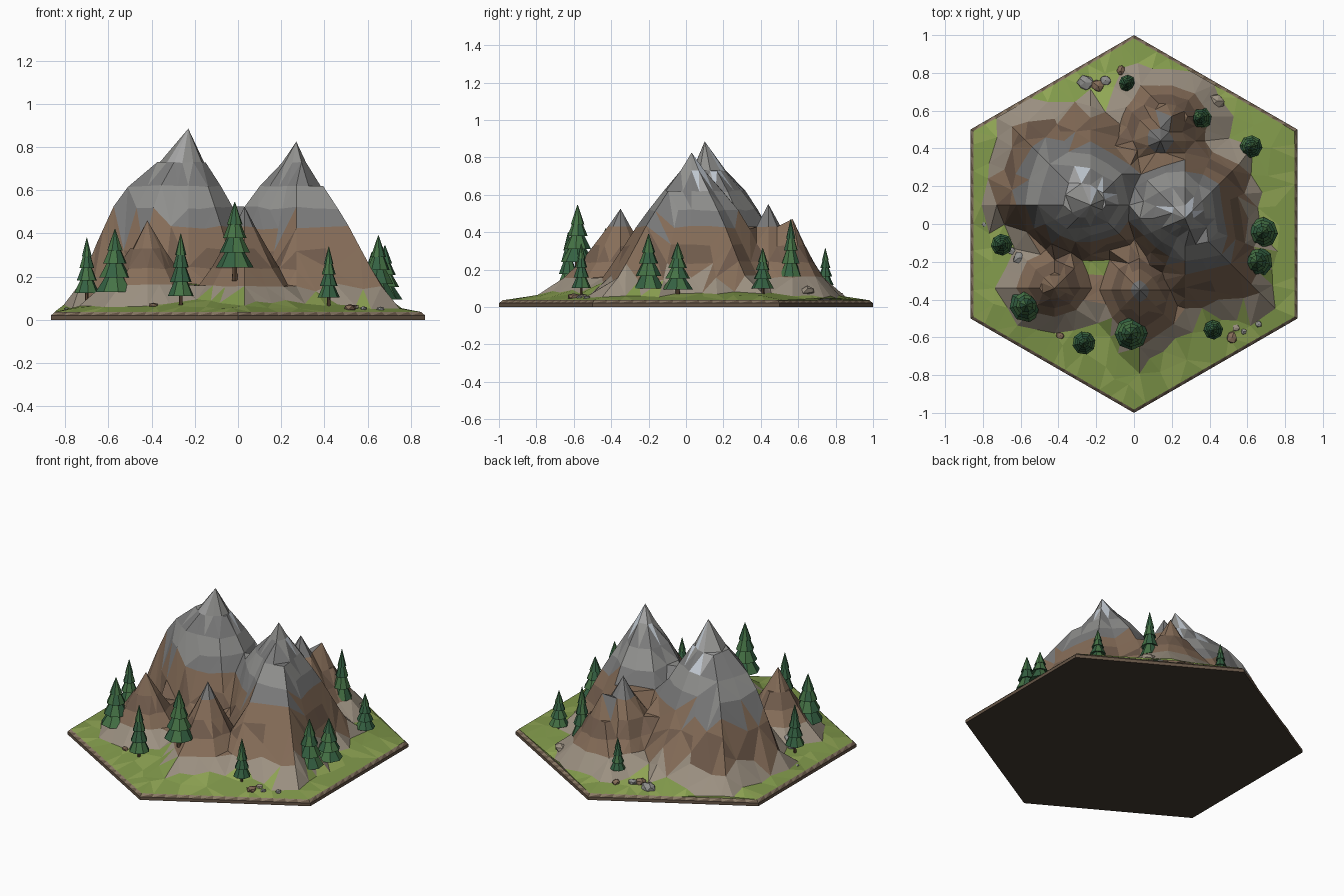
import bpy, bmesh, math, random
from math import sin, cos, pi, hypot, atan2
from mathutils import Vector
from mathutils.geometry import delaunay_2d_cdt

if "Cube" in bpy.data.objects:
    bpy.data.objects.remove(bpy.data.objects["Cube"])

random.seed(7)
MATS = {}


def mat(name, rgb):
    m = bpy.data.materials.new(name)
    m.diffuse_color = (*rgb, 1)
    m.use_nodes = True
    m.node_tree.nodes["Principled BSDF"].inputs["Base Color"].default_value = m.diffuse_color
    MATS[name] = m


for n, c in dict(grass=(.22, .32, .07), grass_light=(.28, .38, .09), scree=(.33, .28, .22),
                 brown=(.24, .155, .10), brown_dark=(.17, .11, .075), grey=(.28, .28, .27),
                 grey_dark=(.20, .20, .20), grey_light=(.38, .38, .38), snow=(.55, .60, .66),
                 soil=(.055, .042, .03), rim_a=(.13, .09, .06), rim_b=(.25, .19, .13),
                 leaf=(.035, .12, .055), leaf_light=(.06, .17, .06), bark=(.10, .06, .035)).items():
    mat(n, c)


def build(name, verts, faces, colours):
    """Flat shaded mesh object with one material name per face."""
    me = bpy.data.meshes.new(name)
    me.from_pydata(verts, [], faces)
    used = sorted(set(colours))
    for u in used:
        me.materials.append(MATS[u])
    for p, c in zip(me.polygons, colours):
        p.material_index = used.index(c)
    ob = bpy.data.objects.new(name, me)
    bpy.context.collection.objects.link(ob)
    return ob


def lerp_table(table, t):
    for (a, u), (b, v) in zip(table, table[1:]):
        if t <= b:
            return u + (v - u) * (t - a) / (b - a)
    return -1


# Mountain profiles: distance fraction -> height fraction
BULGE = [(0, 1), (.23, .83), (.45, .71), (.58, .59), (.72, .38), (.85, .16), (1, .05), (1.2, -.02)]
STEEP = [(0, 1), (.15, .84), (.32, .70), (.5, .53), (.7, .31), (.88, .13), (1, .06), (1.2, -.02)]
SPIKE = [(0, 1), (.2, .74), (.48, .42), (.75, .2), (1, .08), (1.2, -.02)]

# Peaks: x, y, height, profile, radius towards E NE N NW W SW S SE, bulging direction
PEAKS = [
    (-.23, .10, .885, STEEP, (.47, .54, .62, .69, .60, .40, .36, .40), pi),
    (.27, .03, .825, STEEP, (.41, .50, .52, .52, .45, .38, .58, .68), pi * .85),
    (.03, -.35, .525, SPIKE, (.36, .32, .38, .36, .34, .33, .48, .40), None),
    (-.42, -.34, .46, SPIKE, (.35, .37, .38, .36, .36, .31, .27, .29), None),
    (.14, .44, .55, STEEP, (.32, .30, .30, .36, .34, .32, .34, .32), None),
    (.20, .57, .47, SPIKE, (.36, .30, .28, .40, .46, .36, .34, .36), None),
]


def radius(p, a):
    """Distance to the straight-sided base outline, giving flat flanks and ridges."""
    k = (a / (pi / 4)) % 8
    i = int(k)
    r0, r1 = p[4][i % 8], p[4][(i + 1) % 8]
    s = (k - i) * pi / 4
    return r0 * r1 * sin(pi / 4) / (r0 * sin(s) + r1 * sin(pi / 4 - s))


def profile(p, t, a):
    h = lerp_table(p[3], t)
    if p[5] is not None:
        h += (lerp_table(BULGE, t) - h) * min(1, max(0, 1.3 * cos(a - p[5])))
    return p[2] * h


def peak_height(p, x, y):
    dx, dy = x - p[0], y - p[1]
    a = atan2(dy, dx)
    return profile(p, hypot(dx, dy) / radius(p, a), a)


def hex_dist(x, y):
    return max(abs(x), abs(x / 2 + y * .866), abs(x / 2 - y * .866)) / .866


def grass(x, y):
    return .035 + .17 * max(0, .985 - hex_dist(x, y))


def height(x, y):
    return max([grass(x, y)] + [peak_height(p, x, y) for p in PEAKS])


def hexagon(r, n=1):
    c = [Vector((r * sin(i * pi / 3), r * cos(i * pi / 3))) for i in range(7)]
    return [c[i].lerp(c[i + 1], j / n) for i in range(6) for j in range(n)]


# Terrain points: rim, contour rings round each peak, then filler
pts = hexagon(.982, 14)


def free(q, d):
    return all((q - o).length > d for o in pts)


pts += [Vector(p[:2]) for p in PEAKS]
for p in PEAKS:
    for h in (.06, .16, .24, .33, .43, .52, .62, .73):
        if h > p[2] * .9:
            continue
        for k in range(16):
            a = k * pi / 8
            t = next(i / 200 for i in range(241) if profile(p, i / 200, a) <= h)
            r = t * radius(p, a) * random.uniform(.98, 1.02)
            q = Vector((p[0] + r * cos(a), p[1] + r * sin(a)))
            if hex_dist(*q) < .95 and peak_height(p, *q) >= height(*q) - .005 and free(q, .03):
                pts.append(q)
for i in range(2500):
    q = Vector((random.uniform(-.85, .85), random.uniform(-.95, .95)))
    if hex_dist(*q) < .94 and free(q, .075):
        pts.append(q)

# Terrain surface, coloured in strata
v2, _, tris, *_ = delaunay_2d_cdt(pts, [], [], 0, 1e-5)
verts = [(v.x, v.y, height(v.x, v.y)) for v in v2]
BANDS = [(.16, "scree"), (.24, "brown"), (.31, "brown_dark"), (.42, "brown"), (.51, "grey_dark"),
         (.60, "grey"), (.70, "grey_dark"), (2, "grey")]


def stratum(f):
    c = sum((Vector(verts[i]) for i in f), Vector()) / 3
    if c.z - grass(c.x, c.y) < .022:
        return random.choice(("grass", "grass", "grass_light"))
    if c.z > .62 and c.y > .05 and random.random() < .35:
        return random.choice(("snow", "grey_light"))
    z = c.z + random.uniform(-.02, .02)
    return next(n for b, n in BANDS if z < b)


build("mountain_terrain", verts, tris, [stratum(f) for f in tris])

# Hexagonal base slab with a chequered stone rim
N = 14
mid, top = hexagon(1, N), hexagon(.98, N)
M = len(mid)
bv = ([(v.x, v.y, 0) for v in mid] + [(v.x, v.y, .02) for v in mid] + [(v.x, v.y, .036) for v in top])
bf, bc = [tuple(range(M))], ["soil"]
for i in range(M):
    j = (i + 1) % M
    bf.append((j, i, M + i, M + j))
    bc.append("rim_a")
    bf += [(M + j, M + i, 2 * M + i), (M + j, 2 * M + i, 2 * M + j)]
    bc += ["rim_a", "rim_b"]
build("hex_base", bv, bf, bc)


# Pine trees: trunk and stacked eight-sided skirts
def pine(x, y, z0, z1, r, idx):
    v, f, c = [], [], []

    def cone(za, zb, ra, rb, n, col, tuck=0):
        s = len(v)
        turn = random.random()
        for z, rr in ((za, ra), (zb, rb)):
            v.extend((x + rr * cos(turn + k * 2 * pi / n), y + rr * sin(turn + k * 2 * pi / n), z)
                     for k in range(n))
        v.append((x, y, za + tuck))
        for k in range(n):
            m = (k + 1) % n
            f.append((s + k, s + m, s + n + m, s + n + k))
            f.append((s + m, s + k, s + 2 * n))
            c.extend((random.choice(col), col[0]))
        f.append(tuple(range(s + n, s + 2 * n)))
        c.append(col[0])

    h = z1 - z0
    cone(z0 - .02, z0 + h * .3, r * .16, r * .12, 6, ("bark",))
    for i, (a, b, s) in enumerate(((.12, .45, 1), (.32, .64, .82), (.52, .82, .62), (.70, 1, .42))):
        cone(z0 + h * a, z0 + h * b, r * s, r * (.22 * s if i < 3 else .02), 8,
             ("leaf", "leaf_light") if r > .07 else ("leaf", "leaf", "leaf_light"), h * .05)
    build(f"pine_tree_{idx}", v, f, c)


for i, t in enumerate([(-.70, -.11, .09, .38, .058), (-.57, -.43, .09, .42, .09),
                       (-.265, -.63, .07, .40, .062), (-.015, -.58, .20, .545, .088),
                       (.42, -.56, .07, .34, .052), (.65, -.20, .06, .39, .085),
                       (.68, -.045, .06, .345, .082), (.62, .41, .07, .315, .06),
                       (.35, .56, .12, .47, .062), (-.035, .745, .09, .315, .045)]):
    pine(*t, i + 1)

# Scattered boulders
for i, (x, y, r) in enumerate([(-.26, .75, .045), (-.19, .73, .04), (-.15, .76, .03), (-.07, .81, .028),
                               (.44, .65, .042), (-.61, -.18, .035), (-.39, -.59, .022), (.52, -.60, .032),
                               (.58, -.57, .018), (.54, -.55, .02), (.66, -.53, .02), (-.79, 0, .016),
                               (-.65, -.14, .022)]):
    bm = bmesh.new()
    bmesh.ops.create_icosphere(bm, subdivisions=1, radius=r)
    for w in bm.verts:
        w.co *= random.uniform(.75, 1.2)
        w.co.z *= .6
        w.co += Vector((x, y, height(x, y) + r * .2))
    me = bpy.data.meshes.new("boulder")
    bm.to_mesh(me)
    bm.free()
    me.materials.append(MATS[random.choice(("scree", "grey", "brown"))])
    bpy.context.collection.objects.link(bpy.data.objects.new(f"boulder_{i + 1}", me))
